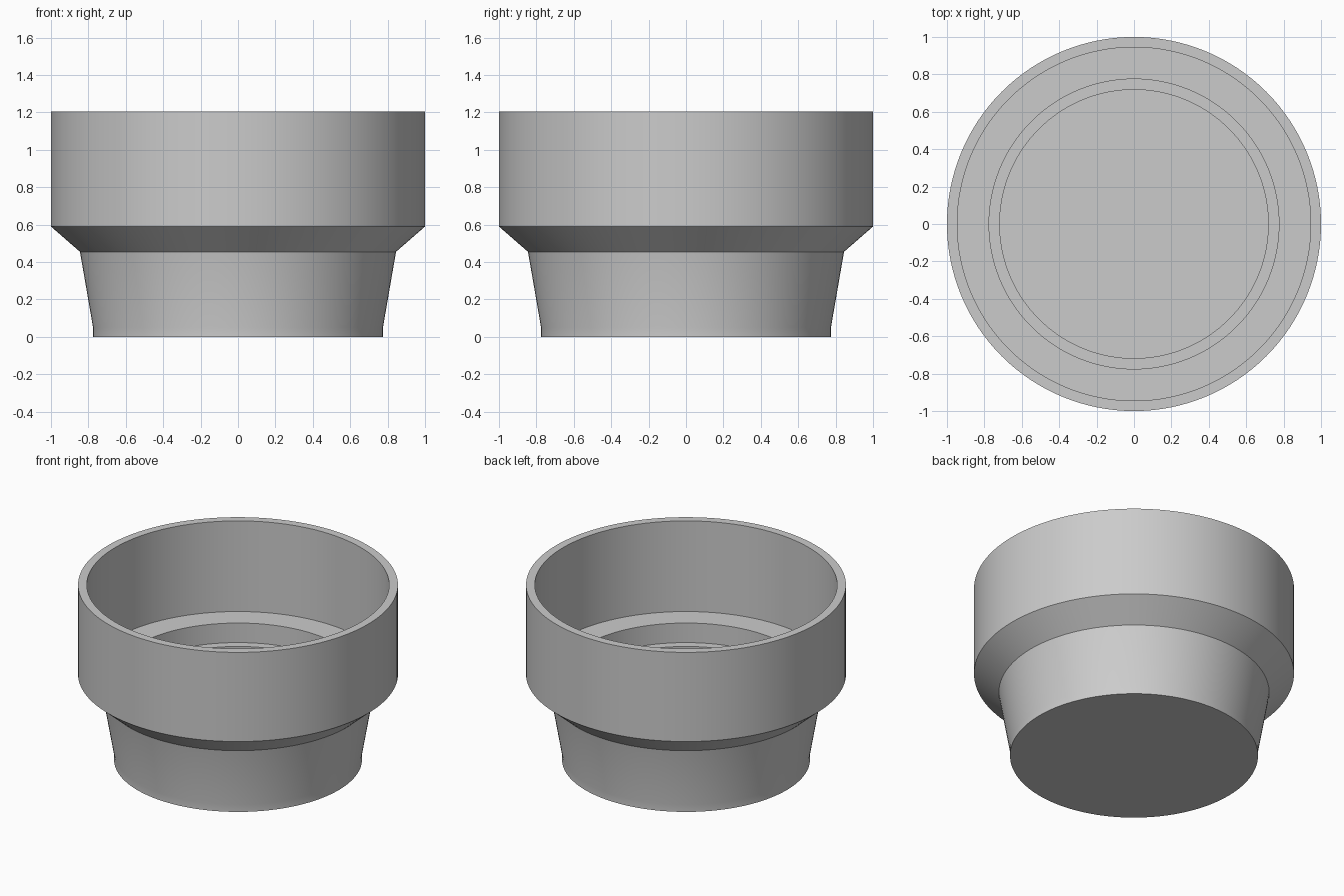
import bpy, bmesh, math

if "Cube" in bpy.data.objects:
    bpy.data.objects.remove(bpy.data.objects["Cube"], do_unlink=True)

SEGMENTS = 128

# Plain grey material
grey = bpy.data.materials.new("plain_grey")
grey.use_nodes = True
colour = (0.6, 0.6, 0.6, 1.0)
grey.diffuse_color = colour
grey.node_tree.nodes["Principled BSDF"].inputs["Base Color"].default_value = colour


def lathe(name, profile, material):
    """Revolve a (radius, height) profile about z into a closed solid."""
    bm = bmesh.new()
    verts = [bm.verts.new((r, 0, z)) for r, z in profile]
    edges = [bm.edges.new(pair) for pair in zip(verts, verts[1:])]
    bmesh.ops.spin(bm, geom=verts + edges, cent=(0, 0, 0), axis=(0, 0, 1),
                   angle=math.tau, steps=SEGMENTS, use_duplicate=False)
    bmesh.ops.remove_doubles(bm, verts=bm.verts, dist=0.0005)
    bmesh.ops.recalc_face_normals(bm, faces=bm.faces)
    mesh = bpy.data.meshes.new(name)
    bm.to_mesh(mesh)
    bm.free()
    mesh.materials.append(material)
    obj = bpy.data.objects.new(name, mesh)
    bpy.context.collection.objects.link(obj)
    bpy.ops.object.select_all(action="DESELECT")
    obj.select_set(True)
    bpy.context.view_layer.objects.active = obj
    bpy.ops.object.shade_smooth_by_angle(angle=math.radians(25))
    return obj


# Outside: flat base, short foot, tapered lower wall, flare, upper wall
outside = [(0, 0), (0.775, 0), (0.775, 0.05), (0.845, 0.455),
           (1, 0.59), (1, 1.205)]
# Inside: rim, upper bore, wide ledge, middle bore, narrow ledge, floor
inside = [(0.945, 1.205), (0.945, 0.58), (0.775, 0.58), (0.775, 0.445),
          (0.718, 0.445), (0.718, 0.055), (0, 0.055)]

lathe("stepped_cup", outside + inside, grey)
